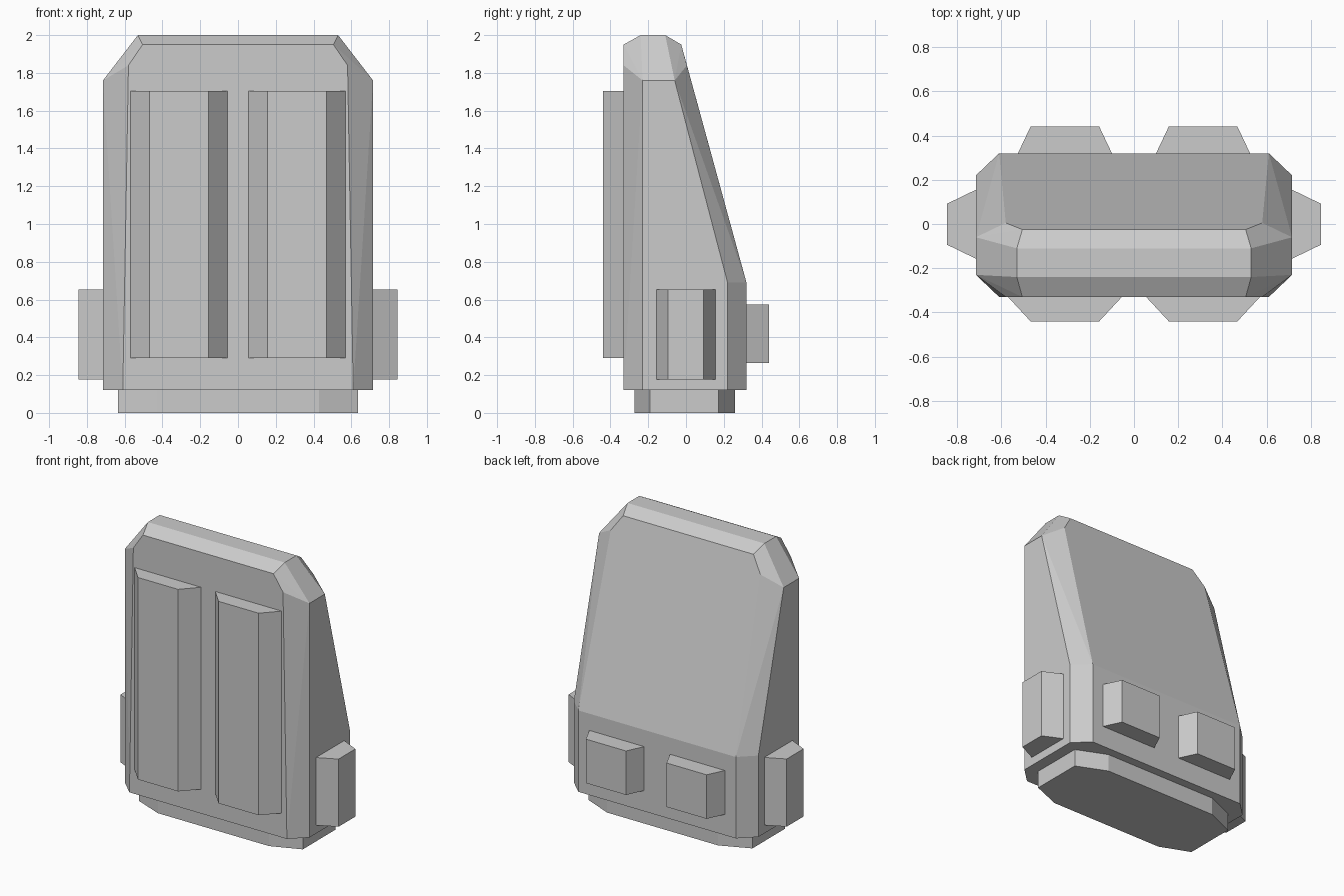
import bpy, bmesh

if "Cube" in bpy.data.objects:
    bpy.data.objects.remove(bpy.data.objects["Cube"])


def finish(name, bm):
    bmesh.ops.recalc_face_normals(bm, faces=bm.faces[:])
    mesh = bpy.data.meshes.new(name)
    bm.to_mesh(mesh)
    bm.free()
    obj = bpy.data.objects.new(name, mesh)
    bpy.context.collection.objects.link(obj)
    return obj


def prism(name, outline, z0, z1):
    """Extrude an xy outline from z0 up to z1."""
    bm = bmesh.new()
    face = bm.faces.new([bm.verts.new((x, y, z0)) for x, y in outline])
    top = bmesh.ops.extrude_face_region(bm, geom=[face])["geom"]
    verts = [v for v in top if isinstance(v, bmesh.types.BMVert)]
    bmesh.ops.translate(bm, verts=verts, vec=(0, 0, z1 - z0))
    return finish(name, bm)


# Main body: chamfered wedge, hull of its mirrored corner points
corners = [
    # front panel
    (0.61, -0.33, 0.12), (0.58, -0.33, 1.84), (0.505, -0.33, 1.95),
    # side panel
    (0.715, -0.23, 0.12), (0.715, -0.23, 1.76), (0.715, -0.06, 1.76),
    (0.715, 0.22, 0.69), (0.715, 0.22, 0.12),
    # top
    (0.53, -0.24, 2.0), (0.53, -0.11, 2.0),
    # back panel and slope
    (0.61, 0.32, 0.12), (0.61, 0.32, 0.69), (0.58, 0.005, 1.84),
    (0.505, -0.025, 1.95),
]
bm = bmesh.new()
for x, y, z in corners:
    for s in (1, -1):
        bm.verts.new((s * x, y, z))
bmesh.ops.convex_hull(bm, input=bm.verts[:])
bmesh.ops.dissolve_limit(bm, angle_limit=0.035, verts=bm.verts[:], edges=bm.edges[:])
finish("body", bm)

# Base plinth: flattened octagon
prism("base", [(-0.635, -0.19), (-0.43, -0.272), (0.43, -0.272), (0.635, -0.19),
               (0.635, 0.172), (0.43, 0.26), (-0.43, 0.26), (-0.635, 0.172)], 0, 0.12)

# Raised blocks with tapered sides, mirrored left and right
for side, s in (("right", 1), ("left", -1)):
    prism("front_panel_" + side,
          [(s * x, y) for x, y in ((0.055, -0.33), (0.157, -0.44), (0.468, -0.44), (0.57, -0.33))],
          0.29, 1.705)
    prism("back_block_" + side,
          [(s * x, y) for x, y in ((0.10, 0.32), (0.157, 0.44), (0.468, 0.44), (0.525, 0.32))],
          0.265, 0.573)
    prism("side_block_" + side,
          [(s * x, y) for x, y in ((0.715, -0.157), (0.845, -0.094), (0.845, 0.092), (0.715, 0.155))],
          0.178, 0.652)
